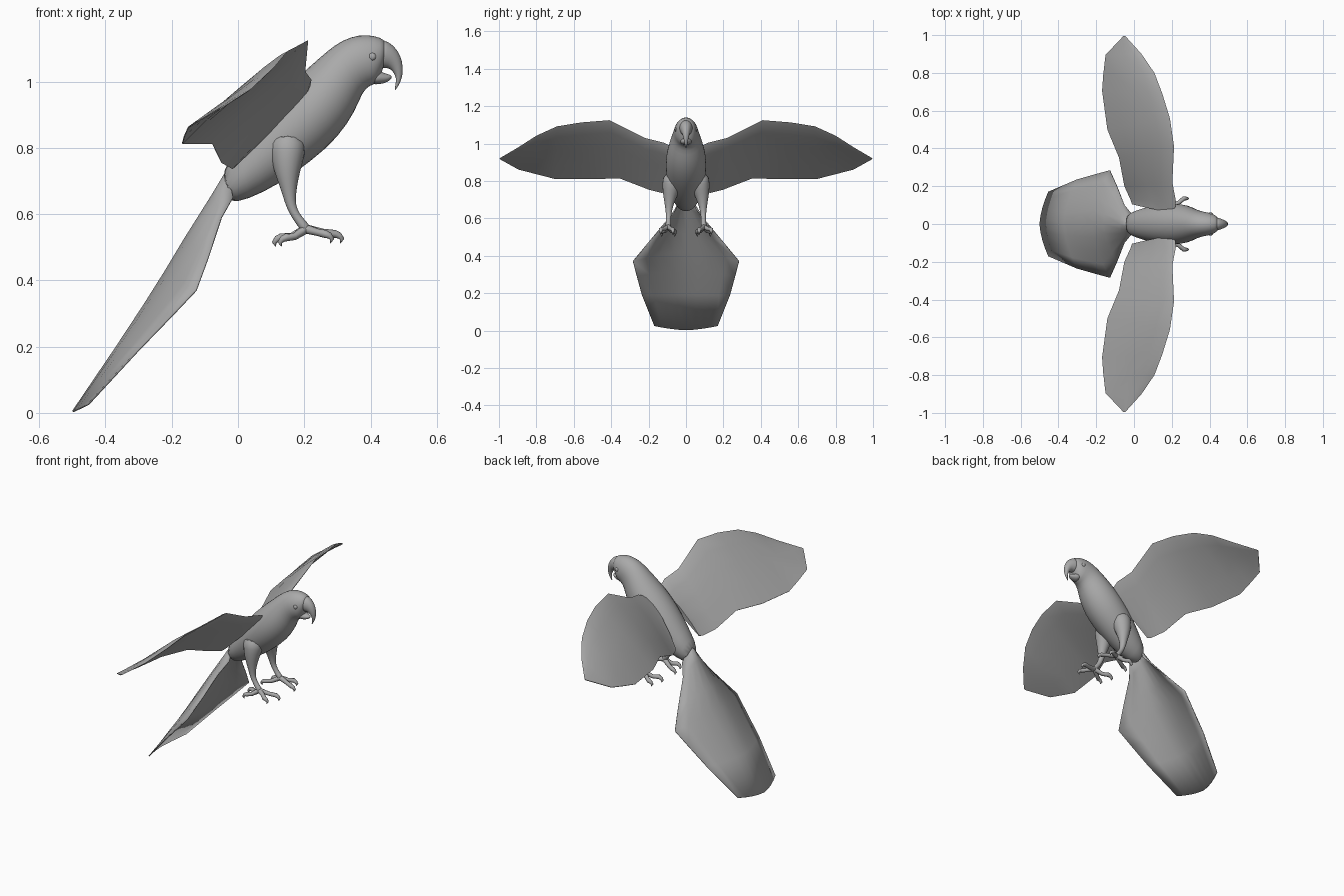
import bpy, bmesh, math
from mathutils import Vector

grey = bpy.data.materials.new("feather grey")
grey.diffuse_color = (0.40, 0.40, 0.40, 1)


def build(name, rings, closed=True, subsurf=0, mirror=False, angle=60, thickness=0):
    """Skin a list of equal-length point rings; closed rings get end caps."""
    bm = bmesh.new()
    rows = [[bm.verts.new(p) for p in r] for r in rings]
    n = len(rows[0])
    for a, b in zip(rows, rows[1:]):
        for i in range(n if closed else n - 1):
            j = (i + 1) % n
            bm.faces.new((a[i], a[j], b[j], b[i]))
    if closed:
        bm.faces.new(rows[0])
        bm.faces.new(rows[-1])
    bmesh.ops.recalc_face_normals(bm, faces=bm.faces)
    me = bpy.data.meshes.new(name)
    bm.to_mesh(me)
    bm.free()
    me.materials.append(grey)
    ob = bpy.data.objects.new(name, me)
    bpy.context.collection.objects.link(ob)
    if thickness:
        s = ob.modifiers.new("thickness", "SOLIDIFY")
        s.thickness, s.offset = thickness, 0
    if mirror:
        m = ob.modifiers.new("mirror", "MIRROR")
        m.use_axis = (False, True, False)
        m.use_clip = False
        m.use_mirror_merge = False
    if subsurf:
        s = ob.modifiers.new("smooth", "SUBSURF")
        s.levels = s.render_levels = subsurf
    bpy.ops.object.select_all(action="DESELECT")
    bpy.context.view_layer.objects.active = ob
    ob.select_set(True)
    bpy.ops.object.shade_smooth_by_angle(angle=math.radians(angle))
    return ob


def ovals(sections, n=16):
    """Sections are top x, top z, bottom x, bottom z, half width."""
    out = []
    for tx, tz, bx, bz, w in sections:
        ring = []
        for i in range(n):
            a = 2 * math.pi * i / n
            k = 0.5 + 0.5 * math.cos(a)
            ring.append((bx + (tx - bx) * k, w * math.sin(a), bz + (tz - bz) * k))
        out.append(ring)
    return out


def tube(path, n=8):
    """Path points are x, y, z, radius."""
    pts = [Vector(p[:3]) for p in path]
    out = []
    for i, p in enumerate(pts):
        d = (pts[min(i + 1, len(pts) - 1)] - pts[max(i - 1, 0)]).normalized()
        u = d.cross(Vector((0, 1, 0.01))).normalized()
        v = d.cross(u)
        r = path[i][3]
        out.append([p + r * (math.cos(2 * math.pi * k / n) * u + math.sin(2 * math.pi * k / n) * v)
                    for k in range(n)])
    return out


# Body and head
build("body", ovals([
    (-0.055, 0.725, -0.036, 0.628, 0.05), (0.0, 0.80, 0.03, 0.642, 0.075),
    (0.06, 0.89, 0.12, 0.685, 0.098), (0.13, 0.97, 0.22, 0.755, 0.112),
    (0.19, 1.025, 0.305, 0.83, 0.11), (0.245, 1.073, 0.356, 0.91, 0.092),
    (0.29, 1.112, 0.375, 0.965, 0.074), (0.34, 1.138, 0.398, 0.988, 0.066),
    (0.39, 1.144, 0.42, 0.99, 0.060), (0.43, 1.134, 0.435, 1.03, 0.046),
    (0.45, 1.12, 0.442, 1.05, 0.034)]), subsurf=1)

# Hooked upper beak and short lower beak
build("upper_beak", ovals([
    (0.42, 1.135, 0.42, 1.035, 0.044), (0.455, 1.122, 0.442, 1.04, 0.034),
    (0.482, 1.098, 0.458, 1.038, 0.025), (0.497, 1.062, 0.468, 1.028, 0.018),
    (0.499, 1.025, 0.477, 1.012, 0.012), (0.49, 0.995, 0.476, 0.995, 0.007),
    (0.474, 0.972, 0.472, 0.973, 0.001)], 12), subsurf=1)
build("lower_beak", ovals([
    (0.40, 1.045, 0.40, 0.988, 0.04), (0.432, 1.03, 0.43, 0.991, 0.028),
    (0.452, 1.022, 0.454, 0.998, 0.016), (0.462, 1.02, 0.466, 1.012, 0.005)], 12), subsurf=1)

# Eyes
build("eye", tube([(0.405, 0.044, 1.075, 0.012), (0.405, 0.056, 1.075, 0.012),
                   (0.405, 0.060, 1.075, 0.006)]), mirror=True)

# Wings: leading edge, trailing edge and thickness at each station
stations = [
    ((0.215, 0.06, 0.975), (-0.01, 0.105, 0.742), 0.045),
    ((0.222, 0.12, 1.005), (-0.018, 0.13, 0.737), 0.04),
    ((0.203, 0.22, 1.03), (-0.05, 0.20, 0.755), 0.034),
    ((0.212, 0.41, 1.125), (-0.078, 0.35, 0.813), 0.03),
    ((0.19, 0.56, 1.113), (-0.14, 0.50, 0.813), 0.026),
    ((0.15, 0.69, 1.092), (-0.168, 0.705, 0.813), 0.022),
    ((0.108, 0.80, 1.042), (-0.162, 0.79, 0.835), 0.018),
    ((0.04, 0.90, 0.978), (-0.15, 0.895, 0.862), 0.013),
    ((-0.045, 0.994, 0.922), (-0.055, 0.996, 0.918), 0.004)]
profile = [0, 0.06, 0.2, 0.45, 0.75, 1]
rings = []
for le, te, th in stations:
    le, te = Vector(le), Vector(te)
    chord = te - le
    up = Vector((chord.z, 0, -chord.x)).normalized()
    up = up if up.z > 0 else -up

    def at(t, side):
        camber = 0.22 * th * math.sin(math.pi * t)
        half = th * 0.95 * (math.sqrt(t) * (1 - t)) + 0.0015 * t
        return le + chord * t + up * (camber + side * half)
    rings.append([at(t, 1) for t in profile] + [at(t, -1) for t in profile[:0:-1]])
build("wing", rings, mirror=True, angle=50)

# Fan tail: ridge x, z and edge x, y, z for each row, arched across
tail = [
    (-0.03, 0.735, -0.015, 0.055, 0.65), (-0.075, 0.66, -0.05, 0.10, 0.59),
    (-0.16, 0.525, -0.09, 0.20, 0.47), (-0.22, 0.425, -0.127, 0.283, 0.37),
    (-0.285, 0.322, -0.20, 0.263, 0.293), (-0.37, 0.193, -0.30, 0.235, 0.19),
    (-0.498, 0.004, -0.452, 0.17, 0.026)]
rows = []
for cx, cz, ex, ey, ez in tail:
    row = []
    for i in range(-4, 5):
        s = i / 4
        k = abs(s) ** 1.6
        row.append((cx + (ex - cx) * k, ey * s, cz + (ez - cz) * k))
    rows.append(row)
build("tail", rows, closed=False, thickness=0.006, angle=50)

# Legs, mirrored to both sides
build("leg", tube([
    (0.15, 0.065, 0.84, 0.06), (0.15, 0.075, 0.78, 0.056), (0.148, 0.085, 0.73, 0.042),
    (0.153, 0.09, 0.68, 0.026), (0.157, 0.092, 0.64, 0.018), (0.165, 0.093, 0.61, 0.014),
    (0.185, 0.094, 0.58, 0.014), (0.205, 0.095, 0.556, 0.017), (0.212, 0.095, 0.545, 0.008)],
    10), mirror=True, subsurf=1)

# Two front and two back toes, each ending in a hooked claw
for name, ex, ey in (("inner_front_toe", 0.305, 0.07), ("outer_front_toe", 0.275, 0.135),
                     ("inner_back_toe", 0.118, 0.06), ("outer_back_toe", 0.135, 0.13)):
    sx, sy = 0.205, 0.095
    d = 1 if ex > sx else -1
    mx, my = (sx + ex) / 2, (sy + ey) / 2
    build(name, tube([
        (sx, sy, 0.555, 0.014), (mx, my, 0.545 if d > 0 else 0.532, 0.011),
        (ex - d * 0.012, ey, 0.54 if d > 0 else 0.53, 0.012),
        (ex, ey, 0.535 if d > 0 else 0.525, 0.010),
        (ex + d * 0.009, ey, 0.525 if d > 0 else 0.514, 0.007),
        (ex + d * 0.004, ey, 0.512 if d > 0 else 0.502, 0.001)]), mirror=True)
